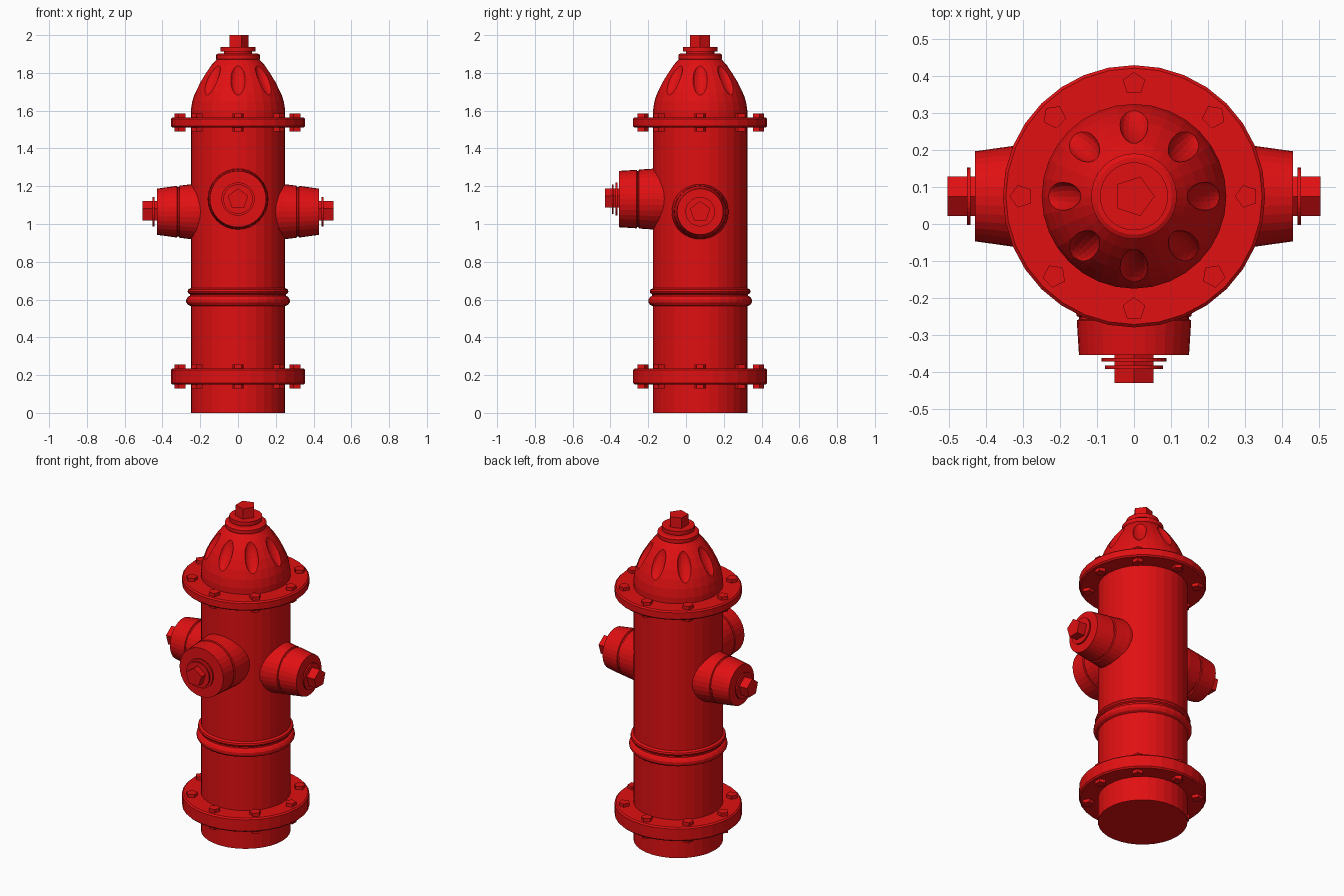
import bpy, bmesh
from math import pi, sin, cos, radians
from mathutils import Matrix, Vector

cube = bpy.data.objects.get("Cube")
if cube:
    bpy.data.objects.remove(cube, do_unlink=True)

AXIS_Y = 0.075  # the barrel stands behind the origin, the big outlet in front
SIDES = 32
CENTRE = Matrix.Translation((0, AXIS_Y, 0))

red = bpy.data.materials.new("hydrant red")
red.use_nodes = True
colour = (0.75, 0.005, 0.006, 1)
red.diffuse_color = colour
red.node_tree.nodes["Principled BSDF"].inputs["Base Color"].default_value = colour


def finish(bm, name):
    bmesh.ops.recalc_face_normals(bm, faces=bm.faces)
    mesh = bpy.data.meshes.new(name)
    bm.to_mesh(mesh)
    bm.free()
    mesh.materials.append(red)
    obj = bpy.data.objects.new(name, mesh)
    bpy.context.collection.objects.link(obj)
    return obj


def lathe(bm, profile, matrix, sides=SIDES, phase=0.0):
    """Closed solid of revolution from (radius, height) points."""
    rings = []
    for r, h in profile:
        angles = [phase + 2 * pi * i / sides for i in range(sides)]
        rings.append([bm.verts.new(matrix @ Vector((r * cos(a), r * sin(a), h))) for a in angles])
    for low, high in zip(rings, rings[1:]):
        for i in range(sides):
            j = (i + 1) % sides
            bm.faces.new((low[i], low[j], high[j], high[i]))
    bm.faces.new(rings[0][::-1])
    bm.faces.new(rings[-1])


def turned(name, profile, matrix=CENTRE, sides=SIDES, phase=0.0):
    bm = bmesh.new()
    lathe(bm, profile, matrix, sides, phase)
    return finish(bm, name)


def disc(r, low, high):
    return [(r, low), (r, high)]


# Barrel with two rounded bands
turned("barrel", [
    (0.25, 0), (0.25, 0.565), (0.265, 0.572), (0.274, 0.585), (0.274, 0.6),
    (0.265, 0.614), (0.254, 0.62), (0.254, 0.628), (0.264, 0.634), (0.267, 0.643),
    (0.264, 0.653), (0.25, 0.66), (0.25, 1.54)])


# Bolted flanges
def flange(name, low, high):
    e = 0.008
    turned(name, [(0.347, low), (0.355, low + e), (0.355, high - e), (0.347, high)])
    bm = bmesh.new()
    for i in range(8):
        a = i * pi / 4
        spot = CENTRE @ Matrix.Translation((0.305 * cos(a), 0.305 * sin(a), 0))
        point = pi if i % 4 == 0 else a % pi
        lathe(bm, disc(0.032, low - 0.02, high + 0.02), spot, 5, point)
    finish(bm, name + "_bolts")


flange("lower_flange", 0.15, 0.235)
flange("upper_flange", 1.51, 1.565)

# Dome with eight scooped flutes
dome = turned("dome", [
    (0.25, 1.53), (0.25, 1.6), (0.242, 1.65), (0.226, 1.7), (0.203, 1.75),
    (0.172, 1.8), (0.142, 1.84), (0.113, 1.872)])
bm = bmesh.new()
for i in range(8):
    place = (CENTRE @ Matrix.Rotation(i * pi / 4, 4, "Z")
             @ Matrix.Translation((0.2, 0, 1.765))
             @ Matrix.Rotation(radians(-30), 4, "Y")
             @ Matrix.Diagonal((0.03, 0.04, 0.1, 1)))
    bmesh.ops.create_uvsphere(bm, u_segments=16, v_segments=12, radius=1, matrix=place)
scoops = finish(bm, "flute_cutter")
scoops.hide_render = True
cut = dome.modifiers.new("flutes", "BOOLEAN")
cut.operation = "DIFFERENCE"
cut.solver = "EXACT"
cut.object = scoops
bpy.context.view_layer.objects.active = dome
bpy.ops.object.modifier_apply(modifier=cut.name)
bpy.data.objects.remove(scoops, do_unlink=True)

# Crown and operating nut
turned("crown", [(0.105, 1.86), (0.116, 1.876), (0.116, 1.896), (0.104, 1.903)])
turned("crown_neck", disc(0.075, 1.89, 1.92))
turned("crown_washer", disc(0.092, 1.912, 1.936))
turned("top_nut", disc(0.056, 1.93, 2.0), sides=5)


# Outlets: tapered cap, groove, washers and five-sided nut
def outlet(name, turn, height, profile, washers, nut):
    frame = (Matrix.Translation((0, AXIS_Y, height)) @ Matrix.Rotation(turn, 4, "Z")
             @ Matrix.Rotation(pi / 2, 4, "X"))
    turned(name + "_cap", profile, frame)
    for i, (r, d) in enumerate(washers):
        turned(f"{name}_washer_{i + 1}", disc(r, d, d + 0.009), frame)
    turned(name + "_nut", disc(0.056, *nut), frame, 5, pi / 2)


side_cap = [(0.15, 0.15), (0.15, 0.22), (0.146, 0.245), (0.138, 0.309), (0.131, 0.312),
            (0.131, 0.32), (0.137, 0.323), (0.122, 0.43)]
for name, turn in (("left_outlet", pi / 2), ("right_outlet", -pi / 2)):
    outlet(name, turn, 1.065, side_cap, [(0.078, 0.443)], (0.42, 0.505))

front_cap = [(0.161, 0.12), (0.161, 0.25), (0.156, 0.324), (0.149, 0.327),
             (0.149, 0.333), (0.155, 0.336), (0.149, 0.43)]
outlet("front_outlet", 0, 1.132, front_cap, [(0.088, 0.438), (0.078, 0.458)], (0.42, 0.505))
